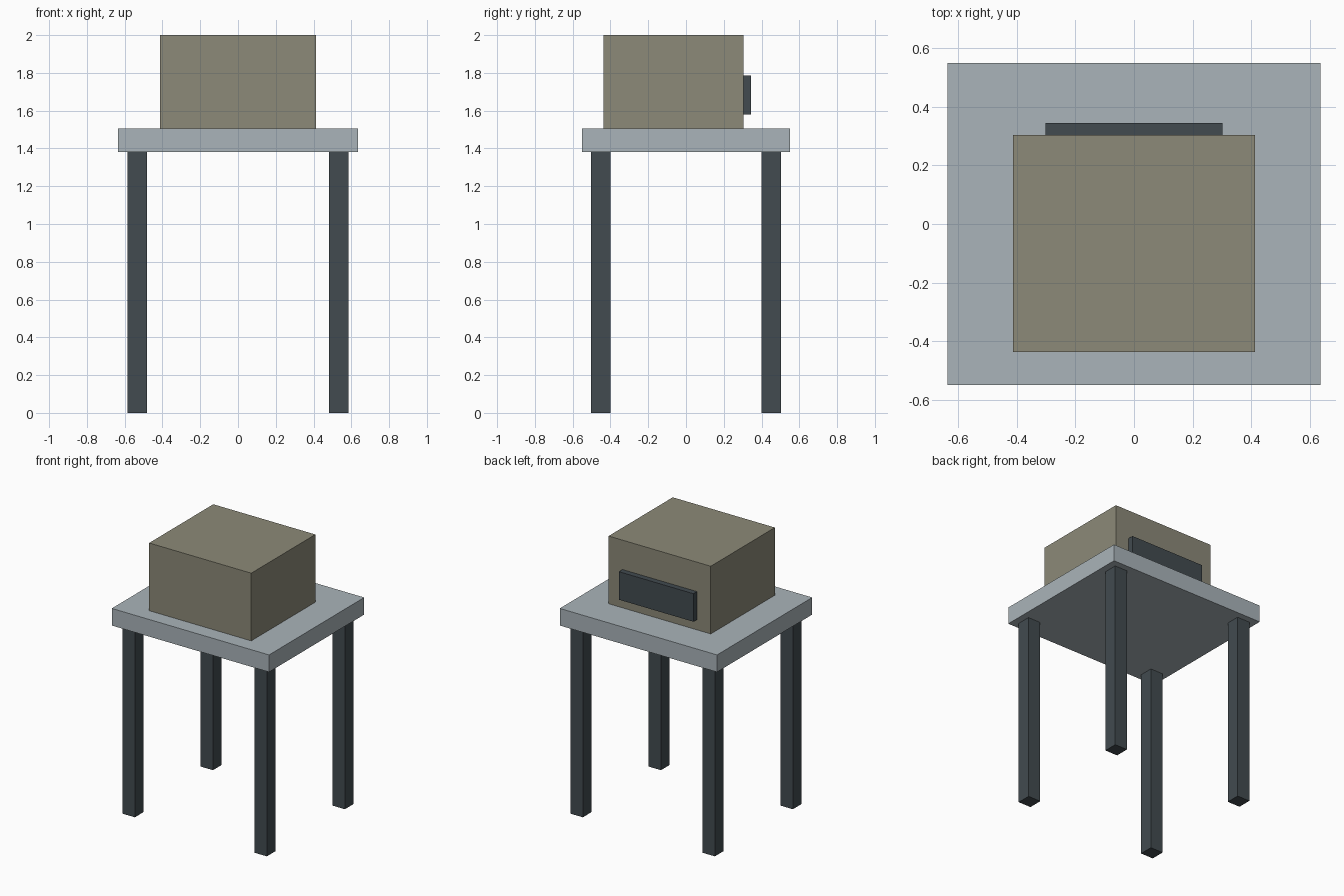
import bpy

default = bpy.data.objects.get("Cube")
if default:
    bpy.data.objects.remove(default, do_unlink=True)


def make_material(name, rgb):
    mat = bpy.data.materials.new(name)
    mat.use_nodes = True
    color = (*rgb, 1.0)
    mat.diffuse_color = color
    mat.node_tree.nodes["Principled BSDF"].inputs["Base Color"].default_value = color
    return mat


def add_box(name, low, high, mat):
    """Add a flat-shaded box spanning two opposite corners."""
    center = [(a + b) / 2 for a, b in zip(low, high)]
    bpy.ops.mesh.primitive_cube_add(size=1, location=center)
    obj = bpy.context.object
    obj.name = name
    obj.scale = [b - a for a, b in zip(low, high)]
    bpy.ops.object.transform_apply(location=False, rotation=False, scale=True)
    obj.data.materials.append(mat)
    return obj


pale_grey = make_material("pale blue grey", (0.40, 0.456, 0.487))
olive = make_material("olive beige", (0.262, 0.252, 0.188))
charcoal = make_material("charcoal", (0.054, 0.070, 0.080))

LEG_TOP, TABLE_TOP = 1.38, 1.505

# Table slab
add_box("table_top", (-0.636, -0.55, LEG_TOP), (0.636, 0.55, TABLE_TOP), pale_grey)

# Four square legs
half = 0.051
for side, x in (("left", 0.534), ("right", -0.534)):
    for end, y in (("front", -0.451), ("back", 0.451)):
        add_box(f"{end}_{side}_leg", (x - half, y - half, 0),
                (x + half, y + half, LEG_TOP), charcoal)

# Cabinet on the table, with a raised panel on its back
add_box("cabinet", (-0.413, -0.437, TABLE_TOP), (0.413, 0.304, 2.0), olive)
add_box("back_panel", (-0.302, 0.304, 1.58), (0.302, 0.345, 1.785), charcoal)
